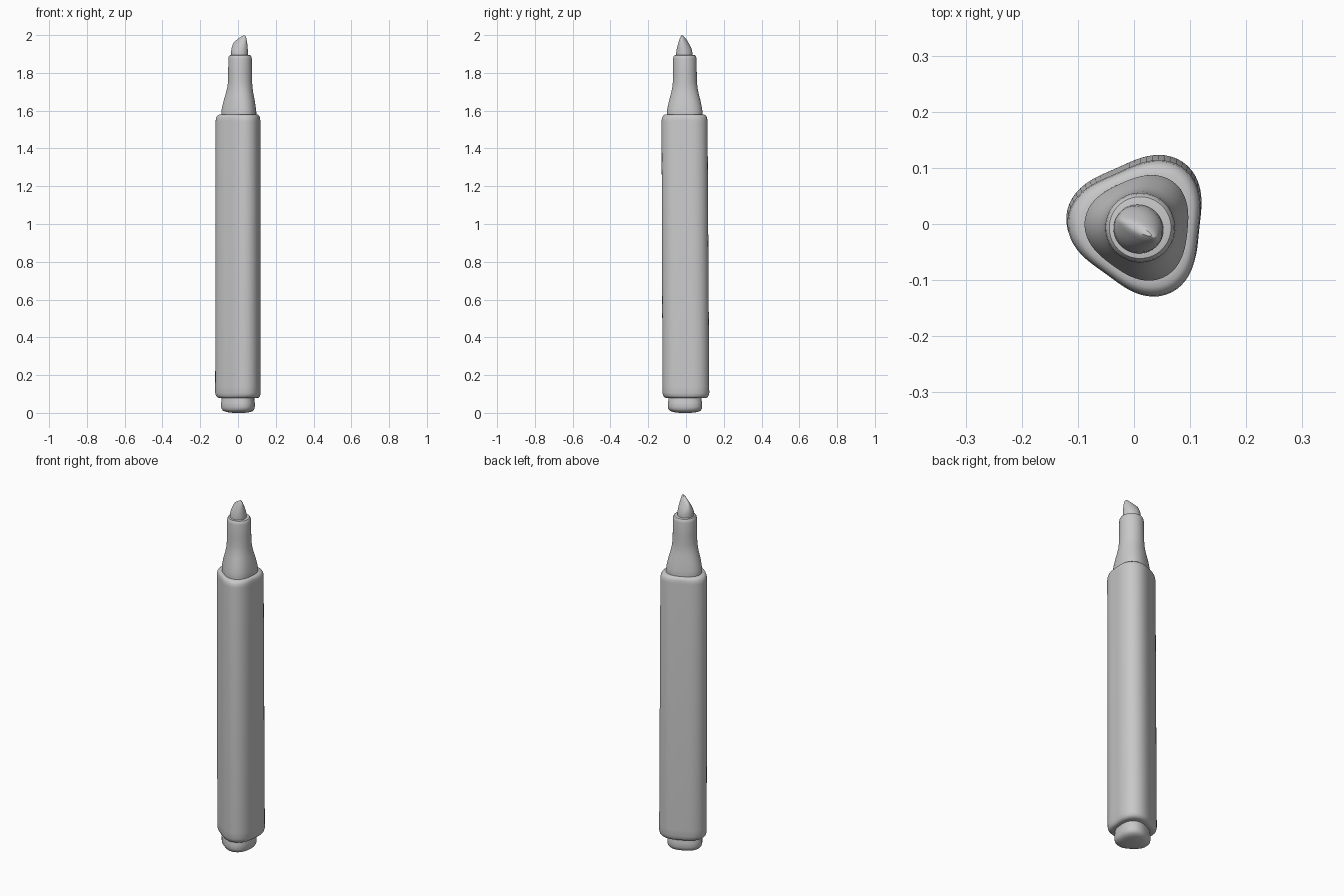
import bpy
import bmesh
from math import cos, sin, pi, radians

cube = bpy.data.objects.get("Cube")
if cube:
    bpy.data.objects.remove(cube, do_unlink=True)

SIDES = 72
CORNER = radians(174)  # direction of one rounded corner

grey = bpy.data.materials.new("plain_grey")
grey.use_nodes = True
colour = (0.58, 0.58, 0.58, 1)
grey.diffuse_color = colour
grey.node_tree.nodes["Principled BSDF"].inputs["Base Color"].default_value = colour


def ring_point(a, z, r, tri, offset):
    """Point on a rounded-triangle section of the slightly leaning pen."""
    rad = r * (1 + tri * cos(3 * (a - CORNER)))
    x = 0.011 + offset[0] + rad * cos(a)
    y = 0.003 - 0.005 * z + offset[1] + rad * sin(a)
    return x, y, z


def chisel_point(a, z, long, short, slant):
    """Point on a turned oval section whose plane slopes along its length."""
    u, v = long * cos(a), short * sin(a)
    turn = radians(-27)
    x = 0.008 + u * cos(turn) - v * sin(turn)
    y = -0.009 + u * sin(turn) + v * cos(turn)
    return x, y, z + slant * u


def loft(name, rows, point, *extra):
    """Skin a stack of closed sections and cap both ends."""
    bm = bmesh.new()
    rings = [[bm.verts.new(point(2 * pi * i / SIDES, *row, *extra))
              for i in range(SIDES)] for row in rows]
    for low, high in zip(rings, rings[1:]):
        for i in range(SIDES):
            j = (i + 1) % SIDES
            bm.faces.new((low[i], low[j], high[j], high[i]))
    bm.faces.new(rings[0][::-1])
    bm.faces.new(rings[-1])
    mesh = bpy.data.meshes.new(name)
    bm.to_mesh(mesh)
    bm.free()
    mesh.materials.append(grey)
    obj = bpy.data.objects.new(name, mesh)
    bpy.context.collection.objects.link(obj)
    bpy.ops.object.select_all(action="DESELECT")
    obj.select_set(True)
    bpy.context.view_layer.objects.active = obj
    bpy.ops.object.shade_smooth_by_angle(angle=radians(40))
    return obj


# Barrel with rounded rims: height, radius, triangularity
loft("barrel", [
    (0.078, 0.098, 0.09), (0.081, 0.108, 0.1), (0.09, 0.115, 0.11),
    (0.105, 0.119, 0.11), (0.14, 0.119, 0.11), (1.545, 0.117, 0.11),
    (1.562, 0.115, 0.11), (1.573, 0.11, 0.1), (1.579, 0.102, 0.1),
    (1.58, 0.09, 0.09),
], ring_point, (0, 0))

# End plug with a domed underside and a narrow waist
loft("end_plug", [
    (0, 0.03, 0.03), (0.004, 0.06, 0.05), (0.01, 0.078, 0.07),
    (0.02, 0.086, 0.08), (0.032, 0.089, 0.08), (0.055, 0.089, 0.08),
    (0.066, 0.086, 0.08), (0.09, 0.086, 0.08),
], ring_point, (-0.005, -0.006))

# Tapered shoulder blending from triangular to round
loft("nib_holder", [
    (1.57, 0.092, 0.08), (1.595, 0.092, 0.08), (1.61, 0.09, 0.08),
    (1.65, 0.083, 0.06), (1.69, 0.073, 0.04), (1.72, 0.067, 0.02),
    (1.75, 0.064, 0), (1.8, 0.063, 0), (1.875, 0.062, 0),
    (1.886, 0.06, 0), (1.893, 0.055, 0), (1.895, 0.045, 0),
], ring_point, (0, 0))

# Chisel nib: height, half length, half width, slope
loft("chisel_nib", [
    (1.87, 0.043, 0.043, 0), (1.9, 0.045, 0.043, 0),
    (1.92, 0.045, 0.04, 0.05), (1.94, 0.044, 0.033, 0.2),
    (1.958, 0.041, 0.024, 0.38), (1.971, 0.038, 0.016, 0.48),
    (1.98, 0.033, 0.01, 0.54), (1.984, 0.026, 0.005, 0.6),
], chisel_point)
